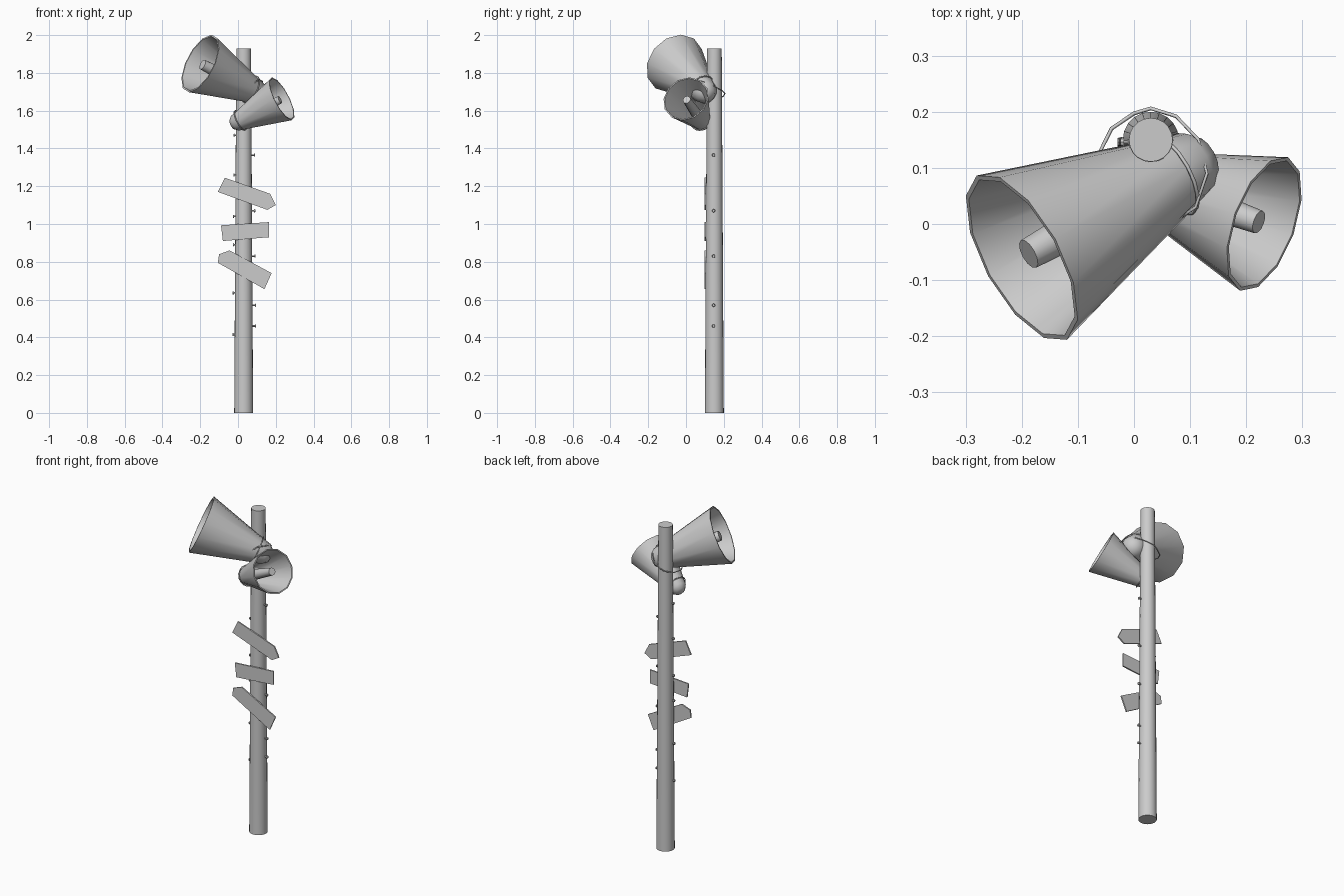
import bpy, bmesh, math
from mathutils import Vector, Matrix

if "Cube" in bpy.data.objects:
    bpy.data.objects.remove(bpy.data.objects["Cube"])

PX, PY = 0.03, 0.15  # pole axis


def finish(name, bm, smooth=True):
    bmesh.ops.recalc_face_normals(bm, faces=bm.faces)
    me = bpy.data.meshes.new(name)
    bm.to_mesh(me)
    bm.free()
    ob = bpy.data.objects.new(name, me)
    bpy.context.collection.objects.link(ob)
    if smooth:
        bpy.ops.object.select_all(action='DESELECT')
        ob.select_set(True)
        bpy.context.view_layer.objects.active = ob
        bpy.ops.object.shade_smooth_by_angle(angle=math.radians(40))
    return ob


def lathe(name, profile, origin, axis, sides=12, scale=1.0):
    """Revolve (radius, distance) pairs around an axis; zero radius closes an end."""
    bm = bmesh.new()
    rings = []
    for r, t in profile:
        if r == 0:
            rings.append([bm.verts.new((0, 0, t))] * sides)
        else:
            rings.append([bm.verts.new((r * math.cos(2 * math.pi * i / sides),
                                        r * math.sin(2 * math.pi * i / sides), t))
                          for i in range(sides)])
    for a, b in zip(rings, rings[1:]):
        for i in range(sides):
            j = (i + 1) % sides
            quad = list(dict.fromkeys([a[i], a[j], b[j], b[i]]))
            bm.faces.new(quad)
    rot = Vector(axis).normalized().to_track_quat('Z', 'Y').to_matrix().to_4x4()
    bm.transform(Matrix.Translation(origin) @ rot @ Matrix.Scale(scale, 4))
    return finish(name, bm)


def wire(name, points, r=0.0035):
    """Closed thin wire through points."""
    cu = bpy.data.curves.new(name, 'CURVE')
    cu.dimensions = '3D'
    cu.bevel_depth = r
    cu.bevel_resolution = 0
    sp = cu.splines.new('POLY')
    sp.points.add(len(points) - 1)
    for p, co in zip(sp.points, points):
        p.co = (*co, 1)
    sp.use_cyclic_u = True
    ob = bpy.data.objects.new(name, cu)
    bpy.context.collection.objects.link(ob)


def ring(center, axis, r, n=16):
    q = Vector(axis).to_track_quat('Z', 'Y')
    return [Vector(center) + q @ Vector((r * math.cos(2 * math.pi * i / n),
                                         r * math.sin(2 * math.pi * i / n), 0))
            for i in range(n)]


# Tapered pole
lathe("pole", [(0, 0), (0.05, 0), (0.039, 1.93), (0, 1.93)], (PX, PY, 0), (0, 0, 1), 20)

# Horn loudspeakers: rear dome, outer cone, rim, inner cone, central plug
HORN = [(0, 0.42), (0.036, 0.412), (0.06, 0.385), (0.071, 0.34), (0.167, 0),
        (0.158, 0), (0.062, 0.32), (0.042, 0.32), (0.028, 0.015), (0, 0.015)]
big_mouth, big_dir = Vector((-0.20, -0.06, 1.85)), Vector((0.80, 0.44, -0.41)).normalized()
small_mouth, small_dir = Vector((0.232, 0, 1.663)), Vector((-0.847, 0.305, -0.44)).normalized()
lathe("large_horn", HORN, big_mouth, big_dir)
lathe("small_horn", HORN, small_mouth, small_dir, scale=0.757)

# Wires lashing the horns to the pole
wire("large_horn_wire", ring(big_mouth + big_dir * 0.335, big_dir, 0.077))
wire("small_horn_wire", ring(small_mouth + small_dir * 0.262, small_dir, 0.058))
wire("pole_wire", [(-0.06, 0.13, 1.675), (-0.04, 0.17, 1.67), (0, 0.197, 1.675),
                   (0.03, 0.206, 1.69), (0.075, 0.192, 1.705), (0.115, 0.15, 1.73),
                   (0.13, 0.09, 1.755), (0.11, 0.03, 1.765), (0.065, 0.0, 1.73),
                   (0.02, 0.03, 1.69), (-0.03, 0.075, 1.675)])

# Sign boards nailed to the front
SIGNS = {
    "upper_sign": [(-0.07, 1.245), (0.17, 1.16), (0.20, 1.10), (0.155, 1.075), (-0.107, 1.17)],
    "middle_sign": [(-0.09, 0.993), (0.165, 1.01), (0.165, 0.93), (-0.08, 0.91)],
    "lower_sign": [(-0.107, 0.795), (-0.10, 0.84), (-0.045, 0.86), (0.178, 0.74), (0.14, 0.655)],
}
for name, pts in SIGNS.items():
    bm = bmesh.new()
    face = bm.faces.new([bm.verts.new((x, 0.098, z)) for x, z in pts])
    ext = bmesh.ops.extrude_face_region(bm, geom=[face])
    bmesh.ops.translate(bm, vec=(0, 0.008, 0),
                        verts=[v for v in ext["geom"] if isinstance(v, bmesh.types.BMVert)])
    finish(name, bm, smooth=False)

# Climbing pegs on both sides of the pole
PEG = [(0, -0.01), (0.004, -0.01), (0.004, 0.012), (0.009, 0.012), (0.007, 0.018), (0, 0.018)]
for side, heights in ((1, (1.365, 1.07, 0.83, 0.57, 0.46)),
                      (-1, (1.47, 1.26, 1.04, 0.89, 0.635, 0.415))):
    for z in heights:
        r = 0.05 - 0.011 * z / 1.93
        if side < 0:
            r -= 0.006
        lathe("peg", PEG, (PX + side * r, PY - 0.004, z), (side, 0, 0), 8)
